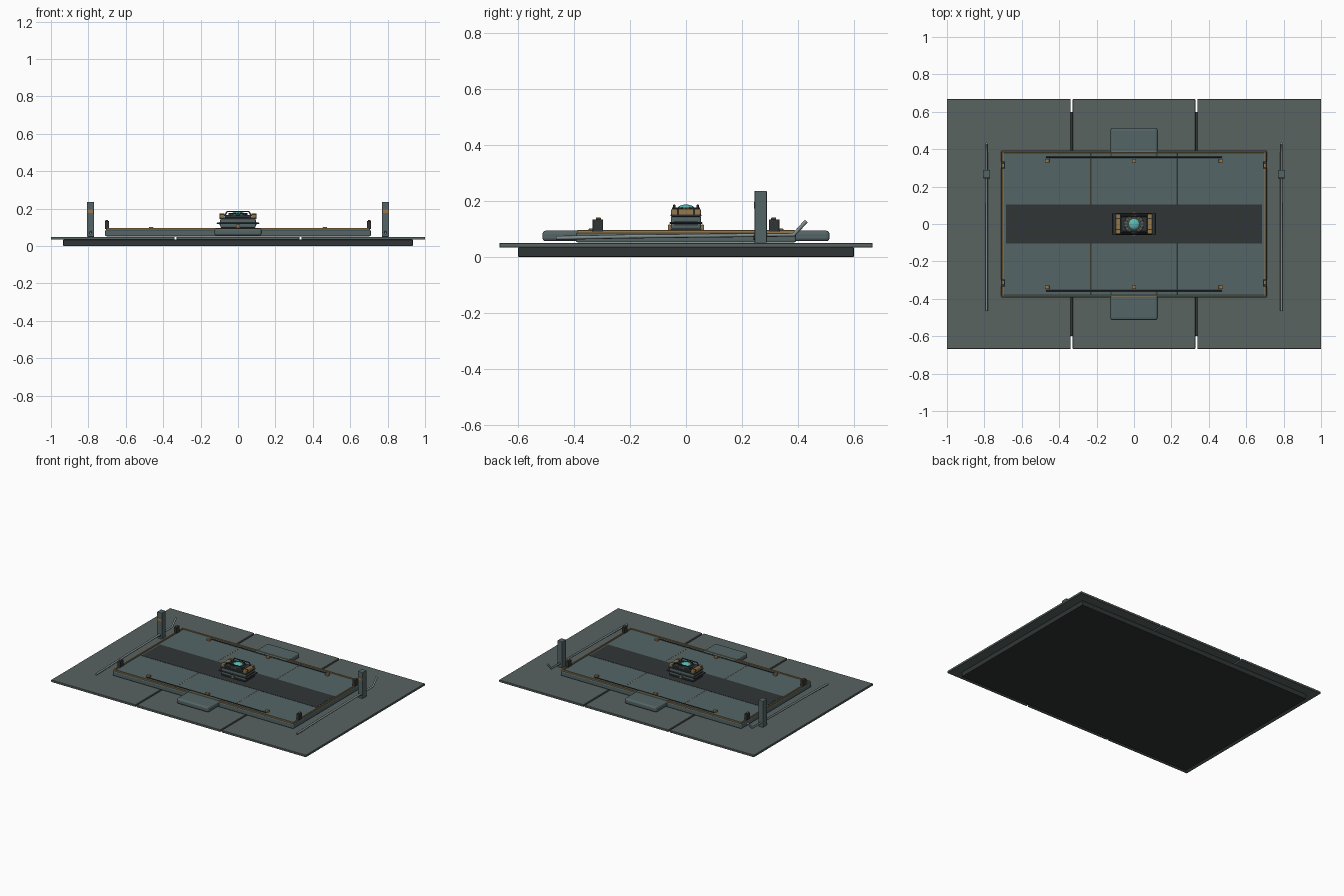
import bpy, math
from mathutils import Vector

if "Cube" in bpy.data.objects:
    bpy.data.objects.remove(bpy.data.objects["Cube"])


def mat(name, r, g, b):
    m = bpy.data.materials.new(name)
    m.diffuse_color = (r, g, b, 1)
    m.use_nodes = True
    m.node_tree.nodes["Principled BSDF"].inputs["Base Color"].default_value = m.diffuse_color
    return m


FLOOR = mat("floor_grey", .10, .125, .12)
STEEL = mat("steel_blue", .09, .13, .135)
DARK = mat("dark_rubber", .03, .036, .037)
BRASS = mat("brass", .30, .19, .07)
ROD = mat("rod_metal", .22, .26, .26)
TEAL = mat("teal_glass", .10, .50, .46)


def finish(o, name, m, bev=0, seg=2):
    o.name = name
    o.data.materials.append(m)
    if bev:
        b = o.modifiers.new("bevel", "BEVEL")
        b.width, b.segments = bev, seg
    return o


def box(name, x0, x1, y0, y1, z0, z1, m, bev=0, seg=2):
    bpy.ops.mesh.primitive_cube_add(size=1, location=((x0+x1)/2, (y0+y1)/2, (z0+z1)/2))
    o = bpy.context.object
    o.scale = (abs(x1-x0), abs(y1-y0), z1-z0)
    bpy.ops.object.transform_apply(location=False, rotation=False)
    return finish(o, name, m, bev, seg)


def block(name, x, y, z0, z1, w, d, m, bev=0, seg=2):
    return box(name, x-w/2, x+w/2, y-d/2, y+d/2, z0, z1, m, bev, seg)


def cyl(name, loc, r, h, m, axis="Z", n=24, bev=0):
    rot = {"Z": (0, 0, 0), "X": (0, math.pi/2, 0), "Y": (math.pi/2, 0, 0)}[axis]
    bpy.ops.mesh.primitive_cylinder_add(vertices=n, radius=r, depth=h, location=loc, rotation=rot)
    o = finish(bpy.context.object, name, m, bev)
    bpy.ops.object.shade_smooth_by_angle()
    return o


def tube(name, pts, r, m):
    c = bpy.data.curves.new(name, "CURVE")
    c.dimensions = "3D"
    c.bevel_depth, c.bevel_resolution, c.use_fill_caps = r, 2, True
    s = c.splines.new("POLY")
    s.points.add(len(pts)-1)
    for p, q in zip(s.points, pts):
        p.co = (*q, 1)
    c.materials.append(m)
    o = bpy.data.objects.new(name, c)
    bpy.context.collection.objects.link(o)
    return o


# floor: recessed base and three tiles
box("floor_base", -.935, .935, -.6, .6, 0, .034, DARK, .003)
for i in (-1, 0, 1):
    c = i*.6667
    box("floor_tile", c-(.3333 if i < 0 else .328), c+(.3333 if i > 0 else .328),
        -.667, .667, .034, .049, FLOOR, .0015, 1)

# platform: skirt, three deck plates, centre runner
box("platform_body", -.71, .71, -.393, .393, .052, .086, STEEL, .006, 3)
for i in (-1, 0, 1):
    block("deck_plate", i*.466, 0, .084, .089, .463, .765, STEEL, .001, 1)
for s in (-1, 1):
    block("deck_seam", s*.2335, 0, .084, .0885, .004, .72, BRASS)
box("centre_runner", -.685, .685, -.103, .103, .088, .0905, DARK)

# edge trim and long edge rods with clips
for s in (-1, 1):
    block("trim_long", 0, s*.384, .084, .096, 1.41, .008, BRASS, .001, 1)
    block("trim_short", s*.702, 0, .084, .096, .008, .77, BRASS, .001, 1)
    tube("edge_rod", [(-.47, s*.357, .092), (.47, s*.357, .092)], .003, DARK)
    for x in (-.465, 0, .465):
        block("rod_clip", x, s*.338, .087, .101, .024, .02, BRASS, .002)
    # side steps
    box("side_step", -.127, .127, s*.352, s*.513, .056, .0935, STEEL, .012, 3)
    block("step_strip", 0, s*.384, .092, .096, .25, .006, BRASS)
    # corner bumpers
    for t in (-1, 1):
        block("corner_bumper", s*.701, t*.315, .09, .134, .022, .038, DARK, .003)
        block("bumper_cap", s*.701, t*.313, .134, .14, .013, .018, BRASS, .001, 1)

# side posts with boom rods
for s in (-1, 1):
    block("side_post", s*.788, .267, .049, .236, .038, .044, STEEL, .003)
    block("post_window", s*.788, .246, .173, .196, .034, .006, BRASS, .002)
    cyl("post_pivot", (s*.788, .245, .07), .009, .008, DARK, "Y", 16)
    tube("boom_rod", [(s*.788, -.465, .068), (s*.788, -.2, .073), (s*.788, .385, .079),
                      (s*.788, .43, .128)], .007, ROD)

# centre console body
block("console_foot", 0, 0, .09, .1, .19, .11, DARK, .004)
block("console_body", 0, 0, .098, .146, .19, .108, STEEL, .008, 3)
block("console_flange", 0, 0, .117, .125, .228, .118, DARK, .004)
block("console_top", 0, 0, .143, .153, .20, .11, DARK, .004)
block("console_deck", 0, 0, .15, .166, .14, .1, DARK, .004)
for s in (-1, 1):
    block("console_grip", s*.085, 0, .146, .172, .026, .106, BRASS, .005, 3)
    for x in (-.085, .085):
        block("grip_band", x, s*.03, .15, .1735, .028, .006, DARK, .001, 1)
    block("console_slot", s*.096, 0, .113, .129, .004, .085, DARK)
    block("console_latch", 0, s*.059, .095, .115, .024, .012, BRASS, .002)
    # guard bars
    tube("guard_bar", [(-.072, s*.042, .16), (-.058, s*.042, .184), (.058, s*.042, .184),
                       (.072, s*.042, .16)], .004, DARK)

# turntable ring, radial pins and glass dome
cyl("turntable", (0, 0, .168), .052, .008, STEEL, n=32, bev=.002)
for i in range(16):
    a = math.tau*i/16
    o = block("ring_pin", .043*math.cos(a), .043*math.sin(a), .17, .176, .014, .005, DARK)
    o.rotation_euler.z = a
bpy.ops.mesh.primitive_torus_add(major_radius=.032, minor_radius=.004, major_segments=32,
                                 minor_segments=8, location=(0, 0, .173))
finish(bpy.context.object, "dome_collar", BRASS)
bpy.ops.object.shade_smooth_by_angle()
bpy.ops.mesh.primitive_uv_sphere_add(segments=32, ring_count=16, radius=.031, location=(0, 0, .171))
dome = finish(bpy.context.object, "glass_dome", TEAL)
dome.scale.z = .52
bpy.ops.object.shade_smooth_by_angle()
